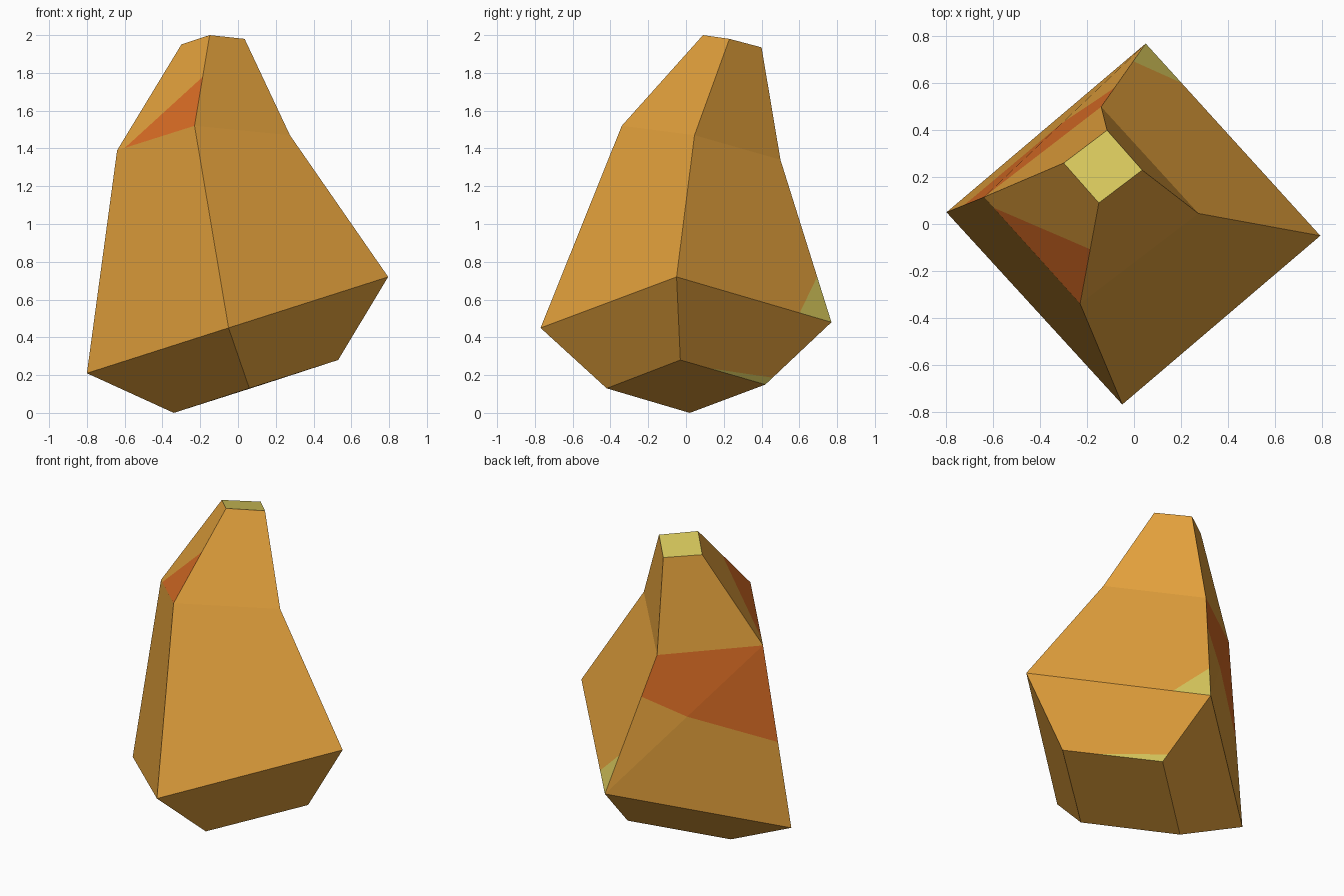
import bpy, bmesh
from mathutils import Vector

if "Cube" in bpy.data.objects:
    bpy.data.objects.remove(bpy.data.objects["Cube"])

# Flat colours
COLOURS = [("orange skin", (0.76, 0.352, 0.045, 1)),
           ("yellow green", (0.70, 0.59, 0.109, 1)),
           ("red blush", (0.716, 0.156, 0.019, 1))]
SKIN, GREEN, RED = range(3)

# Tilted four-sided rings, corners in order left, front, right, back
RINGS = [
    [(-0.34, 0.02, 0.0), (0.06, -0.42, 0.13), (0.53, -0.03, 0.28), (0.13, 0.42, 0.15)],
    [(-0.80, 0.05, 0.21), (-0.05, -0.77, 0.45), (0.795, -0.05, 0.72), (0.05, 0.77, 0.48)],
    [(-0.64, 0.115, 1.39), (-0.23, -0.34, 1.52), (0.275, 0.045, 1.47), (-0.14, 0.50, 1.34)],
    [(-0.30, 0.26, 1.95), (-0.15, 0.09, 2.0), (0.035, 0.23, 1.98), (-0.115, 0.40, 1.935)],
]
L, F, R, B = range(4)

bm = bmesh.new()
base, wide, neck, top = rings = [[bm.verts.new(p) for p in ring] for ring in RINGS]


def cut(corner, toward, t):
    """Add a point on the edge from corner, a fraction t of the way."""
    full = Vector(toward) - corner.co
    edge = max(corner.link_edges, key=lambda e:
               (e.other_vert(corner).co - corner.co).normalized().dot(full.normalized()))
    fac = t * full.length / edge.calc_length()
    return bmesh.utils.edge_split(edge, corner, fac)[1]


def shared_faces(*verts):
    return set.intersection(*(set(v.link_faces) for v in verts))


def split(p, q):
    bmesh.utils.face_split(shared_faces(p, q).pop(), p, q)


def patch(p, q, corner, colour):
    """Cut a face from p to q and colour the side holding the corner."""
    split(p, q)
    for f in shared_faces(p, q, corner):
        f.material_index = colour


# Skin bands, underside and cut top
for low, high in zip(rings, rings[1:]):
    for i in range(4):
        j = (i + 1) % 4
        bm.faces.new((low[i], low[j], high[j], high[i]))
bm.faces.new(base[::-1])
bm.faces.new(top).material_index = GREEN
bm.normal_update()
pos = [[Vector(p) for p in ring] for ring in RINGS]

# Red triangle on the front left shoulder
patch(cut(neck[F], pos[2][L], 0.90), cut(neck[F], pos[3][F], 0.54), neck[F], RED)

# Green corners on the back right
patch(cut(wide[B], pos[1][R], 0.205), cut(wide[B], pos[2][B], 0.28), wide[B], GREEN)
patch(cut(base[B], pos[0][R], 0.67), cut(base[B], pos[1][B], 0.11), base[B], GREEN)

# Red band on the back left, bent where the panel folds
split(wide[B], neck[L])
fold = cut(neck[L], pos[1][B], 0.48)
patch(cut(neck[B], pos[1][B], 0.30), fold, neck[B], RED)
patch(cut(neck[L], pos[1][L], 0.53), fold, neck[L], RED)

bmesh.ops.recalc_face_normals(bm, faces=bm.faces[:])
mesh = bpy.data.meshes.new("pear_body")
bm.to_mesh(mesh)
bm.free()
for name, colour in COLOURS:
    mat = bpy.data.materials.new(name)
    mat.diffuse_color = colour
    mat.use_nodes = True
    mat.node_tree.nodes["Principled BSDF"].inputs["Base Color"].default_value = mat.diffuse_color
    mesh.materials.append(mat)
bpy.context.collection.objects.link(bpy.data.objects.new("pear_body", mesh))
